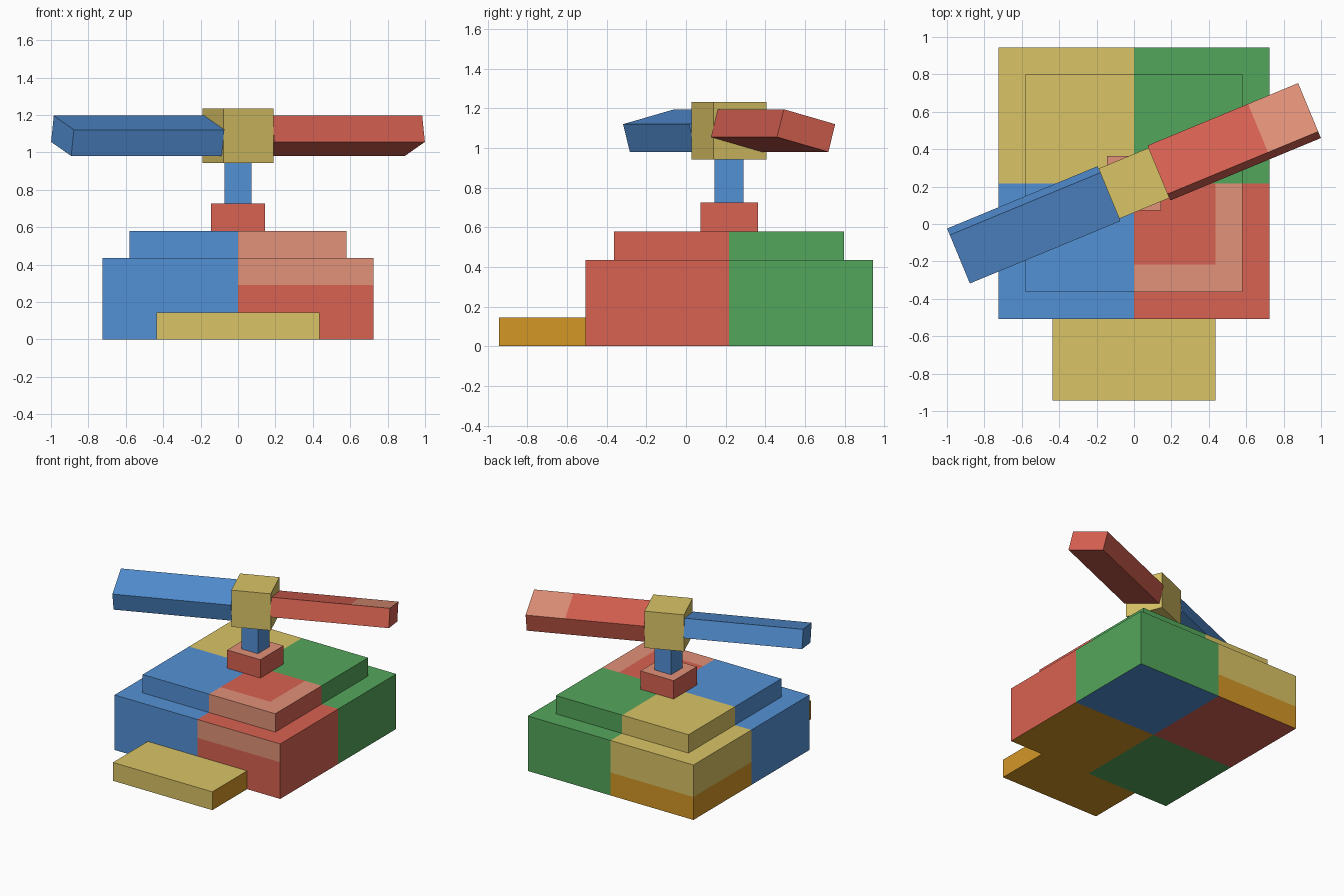
import bpy, bmesh, math
from mathutils import Matrix, Vector

if "Cube" in bpy.data.objects:
    bpy.data.objects.remove(bpy.data.objects["Cube"], do_unlink=True)

U = 0.1451           # block unit
CY = 1.5 * U         # rotor axis position in y
SWEEP = math.radians(22.5)
PITCH = math.radians(-15)


def linear(c):
    c /= 255
    return c / 12.92 if c <= 0.04045 else ((c + 0.055) / 1.055) ** 2.4


def material(name, *rgb):
    col = tuple(linear(c) for c in rgb) + (1.0,)
    m = bpy.data.materials.new(name)
    m.use_nodes = True
    m.diffuse_color = col
    m.node_tree.nodes["Principled BSDF"].inputs["Base Color"].default_value = col
    return m


MATS = {
    "blue": material("blue", 84, 145, 214),
    "red": material("red", 216, 98, 82),
    "yellow": material("yellow", 218, 196, 102),
    "green": material("green", 84, 166, 91),
    "salmon": material("salmon", 226, 146, 120),
    "amber": material("amber", 212, 150, 38),
}
NAMES = list(MATS)


def block(name, size, centre, paint, cuts=(), matrix=None):
    """Box in block units, sliced at the cuts, each face coloured by paint(centre, normal)."""
    bm = bmesh.new()
    bmesh.ops.create_cube(bm, size=1)
    bmesh.ops.scale(bm, vec=Vector(size), verts=bm.verts)
    bmesh.ops.translate(bm, vec=Vector(centre), verts=bm.verts)
    for axis, pos in cuts:
        normal = Vector([float(axis == a) for a in "xyz"])
        bmesh.ops.bisect_plane(bm, geom=bm.verts[:] + bm.edges[:] + bm.faces[:],
                               plane_co=normal * pos, plane_no=normal)
    bm.normal_update()
    for f in bm.faces:
        f.material_index = NAMES.index(paint(f.calc_center_median(), f.normal))
    bmesh.ops.scale(bm, vec=Vector((U, U, U)), verts=bm.verts)
    if matrix:
        bm.transform(matrix)
    bm.transform(Matrix.Translation((0, CY, 0)))
    mesh = bpy.data.meshes.new(name)
    bm.to_mesh(mesh)
    bm.free()
    for m in MATS.values():
        mesh.materials.append(m)
    obj = bpy.data.objects.new(name, mesh)
    bpy.context.collection.objects.link(obj)
    return obj


def quadrant(c, front_left, front_right, back_left, back_right):
    if c.y < 0:
        return front_left if c.x > 0 else front_right
    return back_left if c.x > 0 else back_right


# Base: four coloured quarters, with bands on the front and the back corner
def paint_base(c, n):
    if n.z < -0.5:
        return quadrant(c, "amber", "green", "blue", "red")
    col = quadrant(c, "red", "blue", "green", "yellow")
    if col == "yellow" and c.z < 1.25:
        return "amber"
    if col == "red" and n.y < -0.5 and c.z > 2:
        return "salmon"
    return col


# Tier: same quarters, pale border on the front left one
def paint_tier(c, n):
    col = quadrant(c, "red", "blue", "green", "yellow")
    if col == "red" and (n.y < -0.5 or n.z > 0.5 and (c.x > 3 or c.y < -3)):
        return "salmon"
    return col


block("base", (10, 10, 3), (0, 0, 1.5), paint_base,
      [("x", 0), ("y", 0), ("z", 1.25), ("z", 2)])
block("upper_tier", (8, 8, 1), (0, 0, 3.5), paint_tier,
      [("x", 0), ("x", 3), ("y", 0), ("y", -3)])

# Front step
block("front_step", (6, 3, 1), (0, -6.5, 0.5),
      lambda c, n: "amber" if abs(n.x) > 0.5 or n.z < -0.5 else "yellow")

# Rotor support
block("mount", (2, 2, 1), (0, 0, 4.5), lambda c, n: "salmon" if n.z > 0.5 else "red")
block("post", (1, 1, 1.5), (0, 0, 5.75), lambda c, n: "blue")

# Rotor: turned hub and two pitched blades
spin = Matrix.Translation((0, 0, 7.5 * U)) @ Matrix.Rotation(SWEEP, 4, "Z")
pitch = Matrix.Rotation(PITCH, 4, "X")
half_turn = Matrix.Rotation(math.pi, 4, "Z")
block("hub", (2, 2, 2), (0, 0, 0), lambda c, n: "yellow", matrix=spin)
block("left_blade", (6, 2, 1), (4, 0, 0),
      lambda c, n: "salmon" if n.z > 0.5 and c.x > 5 else "red",
      [("x", 5)], spin @ pitch)
block("right_blade", (6, 2, 1), (4, 0, 0), lambda c, n: "blue",
      matrix=spin @ half_turn @ pitch)
